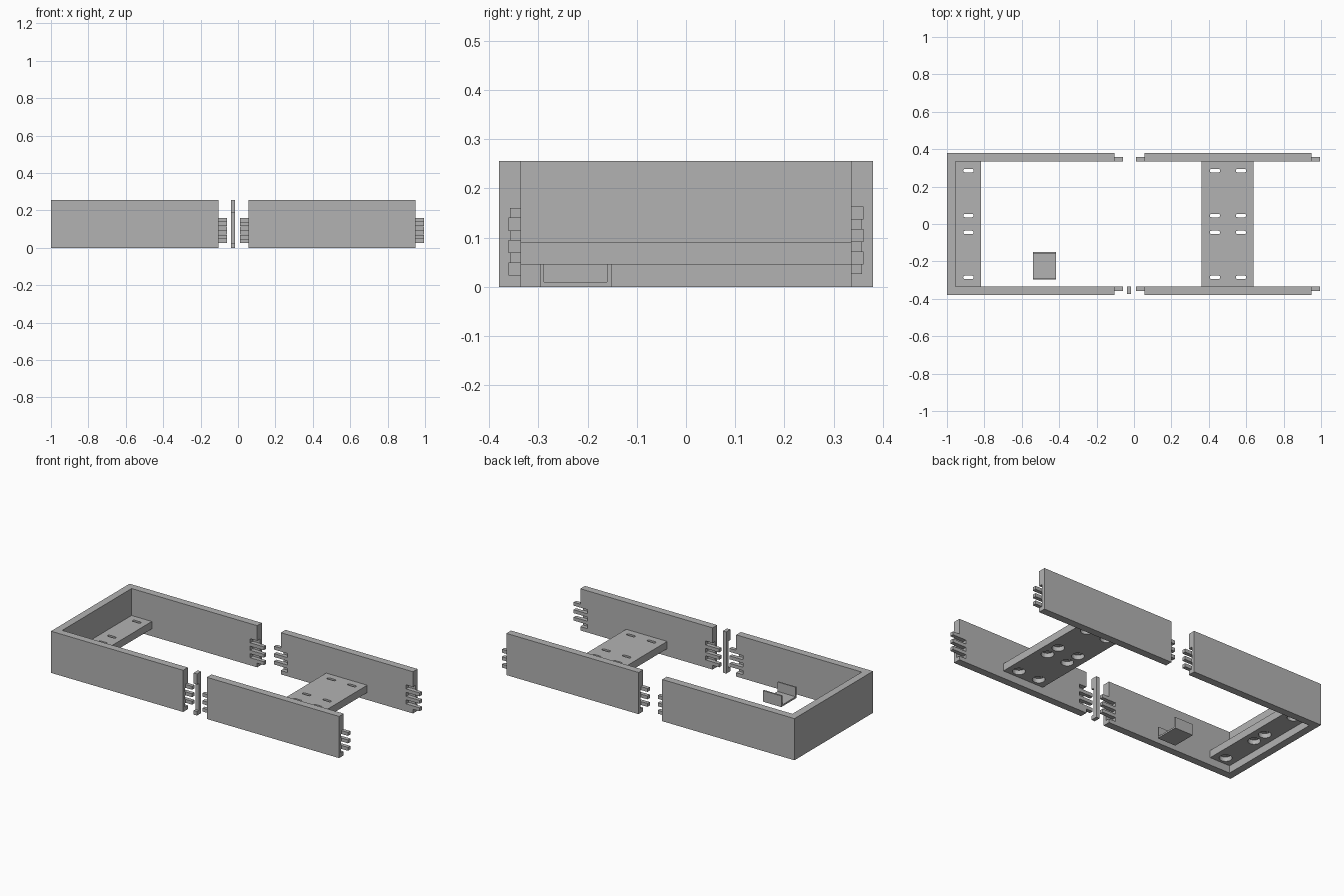
import bpy, bmesh, math
from mathutils import Matrix, Vector

if "Cube" in bpy.data.objects:
    bpy.data.objects.remove(bpy.data.objects["Cube"])

H = 0.255                 # wall height
OUT, INN = 0.38, 0.335    # outer and inner wall faces in y
FINGER = 0.045            # finger length
STEP = 0.0228             # finger pitch
BASE = 0.0245             # bottom of the finger stack

grey = bpy.data.materials.new("light_grey")
grey.diffuse_color = (0.45, 0.45, 0.45, 1)
grey.use_nodes = True
grey.node_tree.nodes["Principled BSDF"].inputs["Base Color"].default_value = grey.diffuse_color


def add_box(bm, x0, x1, y0, y1, z0, z1):
    size = Matrix.Diagonal((x1 - x0, abs(y1 - y0), z1 - z0, 1))
    mid = Matrix.Translation(((x0 + x1) / 2, (y0 + y1) / 2, (z0 + z1) / 2))
    bmesh.ops.create_cube(bm, size=1, matrix=mid @ size)


def finish(bm, name):
    bmesh.ops.recalc_face_normals(bm, faces=bm.faces)
    mesh = bpy.data.meshes.new(name)
    bm.to_mesh(mesh)
    bm.free()
    obj = bpy.data.objects.new(name, mesh)
    bpy.context.collection.objects.link(obj)
    mesh.materials.append(grey)
    return obj


def boxes(name, *dims):
    bm = bmesh.new()
    for d in dims:
        add_box(bm, *d)
    return finish(bm, name)


def prism(name, pts, plane, lo, hi):
    """Extrude an outline: plane 'xy' goes up z, plane 'yz' goes along x."""
    bm = bmesh.new()
    place = (lambda a, b: (a, b, lo)) if plane == "xy" else (lambda a, b: (lo, a, b))
    face = bm.faces.new([bm.verts.new(place(*p)) for p in pts])
    ext = bmesh.ops.extrude_face_region(bm, geom=[face])["geom"]
    move = Vector((0, 0, hi - lo)) if plane == "xy" else Vector((hi - lo, 0, 0))
    bmesh.ops.translate(bm, vec=move, verts=[v for v in ext if isinstance(v, bmesh.types.BMVert)])
    return finish(bm, name)


def cut(target, cutter):
    mod = target.modifiers.new("cut", "BOOLEAN")
    mod.operation, mod.solver, mod.object = "DIFFERENCE", "EXACT", cutter
    bpy.context.view_layer.objects.active = target
    bpy.ops.object.modifier_apply(modifier=mod.name)
    bpy.data.objects.remove(cutter)


def finger_joint(wall, name, x, direction, side, odd):
    """Alternate protruding fingers with slightly larger pockets at a wall end."""
    teeth, pockets = [], []
    for k in range(6):
        z = BASE + k * STEP
        if k % 2 == odd:
            xs = sorted((x, x + direction * FINGER))
            teeth.append((*xs, side * INN, side * 0.358, z + 0.001, z + STEP - 0.001))
        else:
            xs = sorted((x + direction * 0.01, x - direction * (FINGER + 0.002)))
            pockets.append((*xs, side * (INN - 0.01), side * 0.3605, z - 0.001, z + STEP + 0.001))
    cut(wall, boxes("pocket_cutter", *pockets))
    boxes(name, *teeth)


# U-shaped end frame
frame = prism("end_frame", [(-1, -OUT), (-0.105, -OUT), (-0.105, -INN), (-0.955, -INN),
                            (-0.955, INN), (-0.105, INN), (-0.105, OUT), (-1, OUT)], "xy", 0, H)

# Straight side walls and all finger joints
for side, label in ((-1, "front"), (1, "back")):
    odd = 1 if side < 0 else 0
    wall = boxes(label + "_wall", (0.055, 0.95, side * INN, side * OUT, 0, H))
    finger_joint(frame, label + "_frame_fingers", -0.105, 1, side, odd)
    finger_joint(wall, label + "_wall_left_fingers", 0.055, -1, side, 1 - odd)
    finger_joint(wall, label + "_wall_right_fingers", 0.95, 1, side, odd)


def mounting_plate(name, x0, x1, columns):
    """Raised plate with slots on top and round counterbores below."""
    plate = boxes(name, (x0, x1, -INN, INN, 0.045, 0.09))
    for x in columns:
        for y in (-0.285, -0.045, 0.045, 0.285):
            r, half = 0.009, 0.019
            outline = []
            for end in (1, -1):
                for i in range(9):
                    a = math.radians(-90 + i * 22.5)
                    outline.append((x + end * (half + r * math.cos(a)), y + end * r * math.sin(a)))
            cut(plate, prism("slot_cutter", outline, "xy", 0.04, 0.1))
            bore = [(x + 0.035 * math.cos(math.tau * i / 24), y + 0.035 * math.sin(math.tau * i / 24))
                    for i in range(24)]
            cut(plate, prism("bore_cutter", bore, "xy", 0.03, 0.072))


mounting_plate("end_plate", -0.955, -0.818, [-0.885])
mounting_plate("middle_plate", 0.362, 0.64, [0.433, 0.572])

# Thin joining key with a notch on its outer face
prism("joining_key", [(-0.375, 0), (-INN, 0), (-INN, H), (-0.375, H), (-0.375, 0.19),
                      (-0.358, 0.19), (-0.358, 0.025), (-0.375, 0.025)], "yz", -0.038, -0.015)

# Small U-shaped clip
prism("clip", [(-0.297, 0), (-0.15, 0), (-0.15, 0.068), (-0.16, 0.068), (-0.16, 0.01),
               (-0.289, 0.01), (-0.289, 0.068), (-0.297, 0.068)], "yz", -0.54, -0.417)
